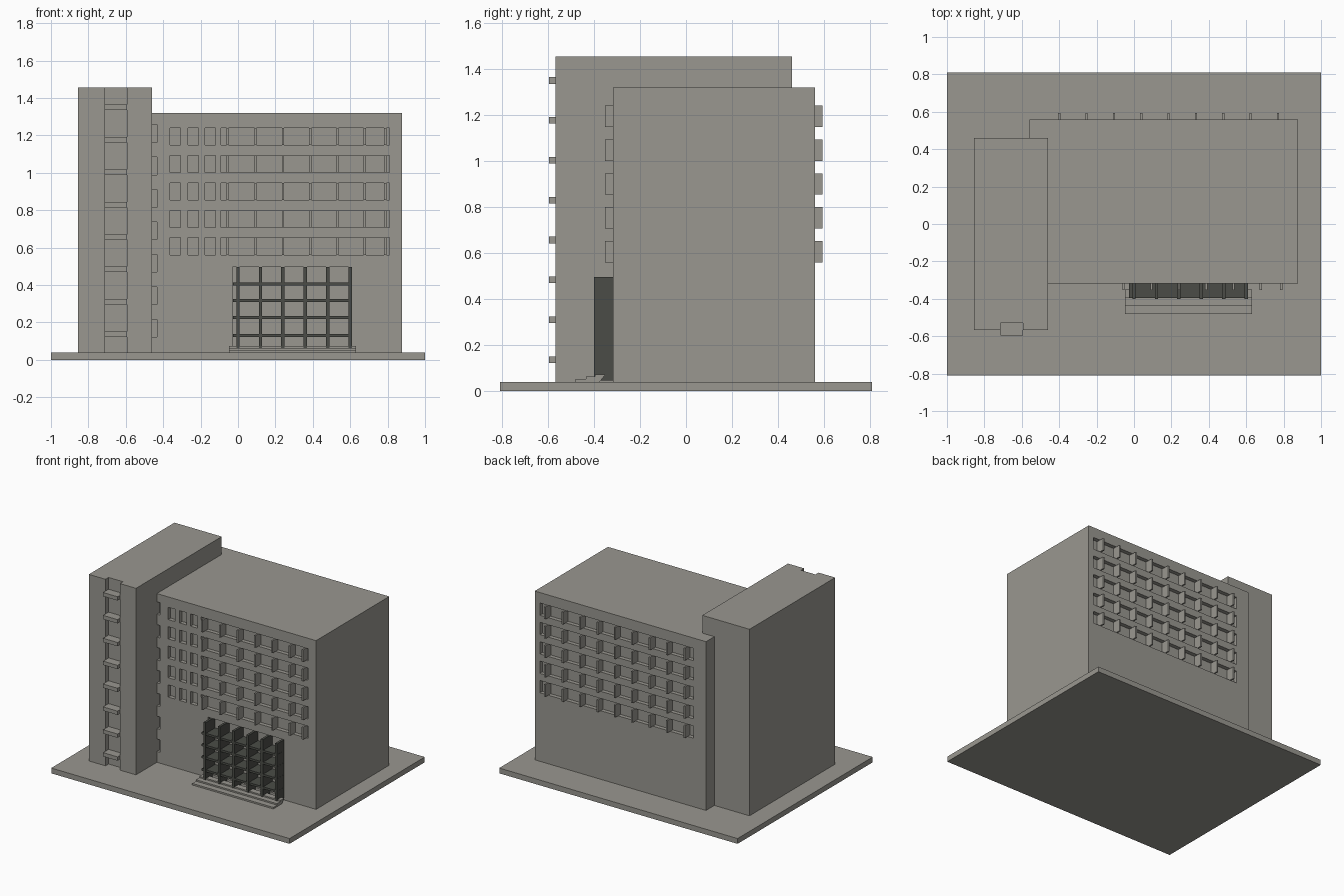
import bpy, bmesh

if "Cube" in bpy.data.objects:
    bpy.data.objects.remove(bpy.data.objects["Cube"])


def material(name, rgb):
    m = bpy.data.materials.new(name)
    m.diffuse_color = (*rgb, 1)
    m.use_nodes = True
    m.node_tree.nodes["Principled BSDF"].inputs["Base Color"].default_value = m.diffuse_color
    return m


CONCRETE = material("warm grey concrete", (0.32, 0.31, 0.28))
DARK = material("dark grey metal", (0.07, 0.073, 0.063))


def finish(name, bm, mat):
    bmesh.ops.recalc_face_normals(bm, faces=bm.faces)
    me = bpy.data.meshes.new(name)
    bm.to_mesh(me)
    bm.free()
    me.materials.append(mat)
    ob = bpy.data.objects.new(name, me)
    bpy.context.collection.objects.link(ob)
    return ob


def boxes(name, items, mat=CONCRETE):
    """One object made of boxes given as (x0, x1, y0, y1, z0, z1)."""
    bm = bmesh.new()
    for x0, x1, y0, y1, z0, z1 in items:
        for v in bmesh.ops.create_cube(bm, size=1)["verts"]:
            v.co.x = x1 if v.co.x > 0 else x0
            v.co.y = y1 if v.co.y > 0 else y0
            v.co.z = z1 if v.co.z > 0 else z0
    return finish(name, bm, mat)


def cut(target, items):
    cutter = boxes(target.name + "_cutter", items)
    cutter.hide_render = True
    cutter.hide_viewport = True
    mod = target.modifiers.new("recesses", 'BOOLEAN')
    mod.operation = 'DIFFERENCE'
    mod.solver = 'EXACT'
    mod.object = cutter


FRONT, BACK = -0.317, 0.56
DEPTH = 0.03
ROWS = [(0.56 + 0.147 * i, 0.653 + 0.147 * i) for i in range(5)]
LEVELS = [0.122 + 0.1735 * i for i in range(8)]

# Ground slab
boxes("ground_slab", [(-1, 1, -0.81, 0.81, 0, 0.04)])

# Main block with recessed windows and entrance
main = boxes("main_block", [(-0.56, 0.877, FRONT, BACK, 0.04, 1.32)])
holes = [(-0.03, 0.61, FRONT - 0.1, FRONT + DEPTH, 0.07, 0.497)]
for z0, z1 in ROWS:
    for x0, x1 in [(-0.364, -0.307), (-0.267, -0.21), (-0.176, -0.119), (-0.09, 0.81)]:
        holes.append((x0, x1, FRONT - 0.1, FRONT + DEPTH, z0, z1))
    holes.append((-0.453, 0.834, BACK - DEPTH, BACK + 0.1, z0, z1))
# Narrow stair windows beside the tower
holes += [(-0.49, -0.434, FRONT - 0.1, FRONT + DEPTH, z, z + 0.095) for z in LEVELS[:7]]
cut(main, holes)

# Vertical sun fins between the window bays
front_x = [-0.056, 0.093, 0.24, 0.386, 0.532, 0.678, 0.787]
back_x = [-0.4 + 0.1462 * i for i in range(9)]
T = 0.006
boxes("front_fins", [(x - T, x + T, FRONT - 0.035, FRONT + DEPTH, z0, z1)
                     for z0, z1 in ROWS for x in front_x])
boxes("back_fins", [(x - T, x + T, BACK - DEPTH, BACK + 0.033, z0, z1)
                    for z0, z1 in ROWS for x in back_x])

# Tower with a full-height front groove
tower = boxes("tower", [(-0.855, -0.459, -0.567, 0.46, 0.04, 1.455)])
cut(tower, [(-0.715, -0.594, -0.7, -0.53, 0.0, 1.6)])

# Ledges in the groove
boxes("tower_ledges", [(-0.715, -0.594, -0.595, -0.53, z, z + 0.029) for z in LEVELS])

# Entrance grille: uprights and deep crossbars
boxes("entrance_uprights", [(0.12 * i - 0.009, 0.12 * i + 0.009, -0.4, FRONT + DEPTH, 0.045, 0.497)
                            for i in range(6)], DARK)
boxes("entrance_crossbars", [(-0.028, 0.61, -0.396, FRONT + DEPTH, z - 0.008, z + 0.008)
                             for z in (0.13, 0.226, 0.317, 0.407)], DARK)

# Entrance steps: extruded stair profile
profile = [(-0.48, 0.04), (-0.48, 0.052), (-0.435, 0.052), (-0.435, 0.063),
           (-0.395, 0.063), (-0.395, 0.073), (-0.35, 0.073), (-0.375, 0.04)]
bm = bmesh.new()
face = bm.faces.new([bm.verts.new((-0.048, y, z)) for y, z in profile])
ext = bmesh.ops.extrude_face_region(bm, geom=[face])
for g in ext["geom"]:
    if isinstance(g, bmesh.types.BMVert):
        g.co.x = 0.632
finish("entrance_steps", bm, CONCRETE)
